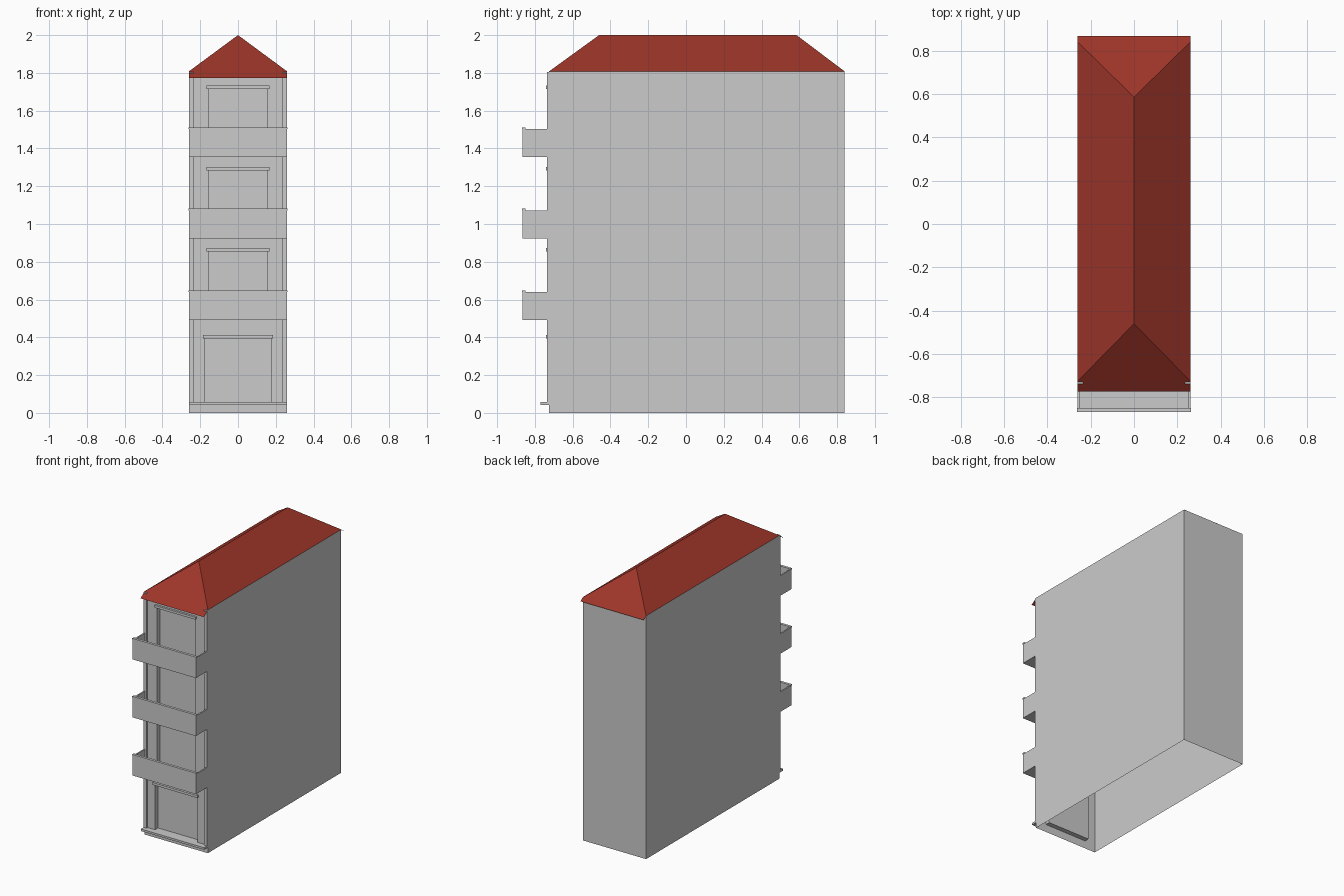
import bpy, bmesh

if "Cube" in bpy.data.objects:
    bpy.data.objects.remove(bpy.data.objects["Cube"])

W, YF, YB, EAVE, RIDGE = 0.26, -0.725, 0.84, 1.808, 2.0


def mesh_object(name, polys, mat=None):
    """Make an object from polygons given as point lists (outward winding)."""
    bm = bmesh.new()
    for p in polys:
        bm.faces.new([bm.verts.new(v) for v in p])
    bmesh.ops.remove_doubles(bm, verts=bm.verts, dist=1e-5)
    me = bpy.data.meshes.new(name)
    bm.to_mesh(me)
    bm.free()
    ob = bpy.data.objects.new(name, me)
    bpy.context.collection.objects.link(ob)
    if mat:
        me.materials.append(mat)
    return ob


def box(name, x0, x1, y0, y1, z0, z1):
    bm = bmesh.new()
    bmesh.ops.create_cube(bm, size=1)
    for v in bm.verts:
        v.co = (x1 if v.co.x > 0 else x0, y1 if v.co.y > 0 else y0,
                z1 if v.co.z > 0 else z0)
    me = bpy.data.meshes.new(name)
    bm.to_mesh(me)
    bm.free()
    ob = bpy.data.objects.new(name, me)
    bpy.context.collection.objects.link(ob)
    return ob


def front_quad(x0, x1, z0, z1, y):
    return [(x0, y, z0), (x1, y, z0), (x1, y, z1), (x0, y, z1)]


# Side and back walls: an open shell without a floor
mesh_object("outer_walls", [
    [(W, YF, 0), (W, YB, 0), (W, YB, EAVE), (W, YF, EAVE)],
    [(-W, YB, 0), (-W, YF, 0), (-W, YF, EAVE), (-W, YB, EAVE)],
    [(W, YB, 0), (-W, YB, 0), (-W, YB, EAVE), (W, YB, EAVE)],
])


# Front wall of each storey with a recessed opening
def storey(name, z0, z1, w, b, t, depth=0.035):
    y, r = YF, YF + depth
    polys = [
        front_quad(-W, W, z0, b, y), front_quad(-W, W, t, z1, y),
        front_quad(-W, -w, b, t, y), front_quad(w, W, b, t, y),
        front_quad(-w, w, b, t, r),
        [(-w, y, b), (-w, r, b), (-w, r, t), (-w, y, t)],
        [(w, r, b), (w, y, b), (w, y, t), (w, r, t)],
        [(-w, y, b), (w, y, b), (w, r, b), (-w, r, b)],
        [(-w, r, t), (w, r, t), (w, y, t), (-w, y, t)],
    ]
    mesh_object(name + "_front_wall", polys)
    box(name + "_lintel", -w - 0.01, w + 0.01, -0.74, YF, t, t + 0.018)


balconies = [0.492, 0.924, 1.355]
storey("ground", 0, 0.492, 0.174, 0.058, 0.395)
for i, (z, top) in enumerate(zip(balconies, balconies[1:] + [EAVE])):
    t = (0.855, 1.284, 1.716)[i]
    storey(f"floor_{i + 1}", z, top, 0.157, z + 0.018, t)
    # Balcony: slab, parapets and front rail cap
    n = f"balcony_{i + 1}_"
    box(n + "slab", -W, W, -0.866, YF, z, z + 0.015)
    box(n + "front", -W, W, -0.866, -0.853, z + 0.015, z + 0.148)
    for side, s in (("left", -1), ("right", 1)):
        xa, xb = sorted((s * W, s * (W - 0.01)))
        box(n + side, xa, xb, -0.853, YF, z + 0.015, z + 0.148)
    box(n + "rail_cap", -0.263, 0.263, -0.868, -0.849, z + 0.148, z + 0.157)

# Corner strips and entrance step
box("left_corner_strip", -W, -0.235, -0.737, YF, 0.058, 1.806)
box("right_corner_strip", 0.235, W, -0.737, YF, 0.058, 1.806)
box("entrance_step", -W, W, -0.77, YF, 0.043, 0.058)

# Hipped roof with front and back overhangs
red = bpy.data.materials.new("roof_red")
red.diffuse_color = (0.34, 0.036, 0.023, 1)
red.use_nodes = True
red.node_tree.nodes["Principled BSDF"].inputs["Base Color"].default_value = red.diffuse_color
f, b = (0, -0.46, RIDGE), (0, 0.585, RIDGE)
fl, fr, bl, br = ((-W, YF, EAVE), (W, YF, EAVE), (-W, YB, EAVE), (W, YB, EAVE))
mesh_object("roof", [
    [fr, br, b, f], [bl, fl, f, b],
    [fl, fr, f], [br, bl, b],
    [(-W, -0.773, 1.773), (W, -0.773, 1.773), fr, fl],
    [(W, 0.868, 1.787), (-W, 0.868, 1.787), bl, br],
], red)
